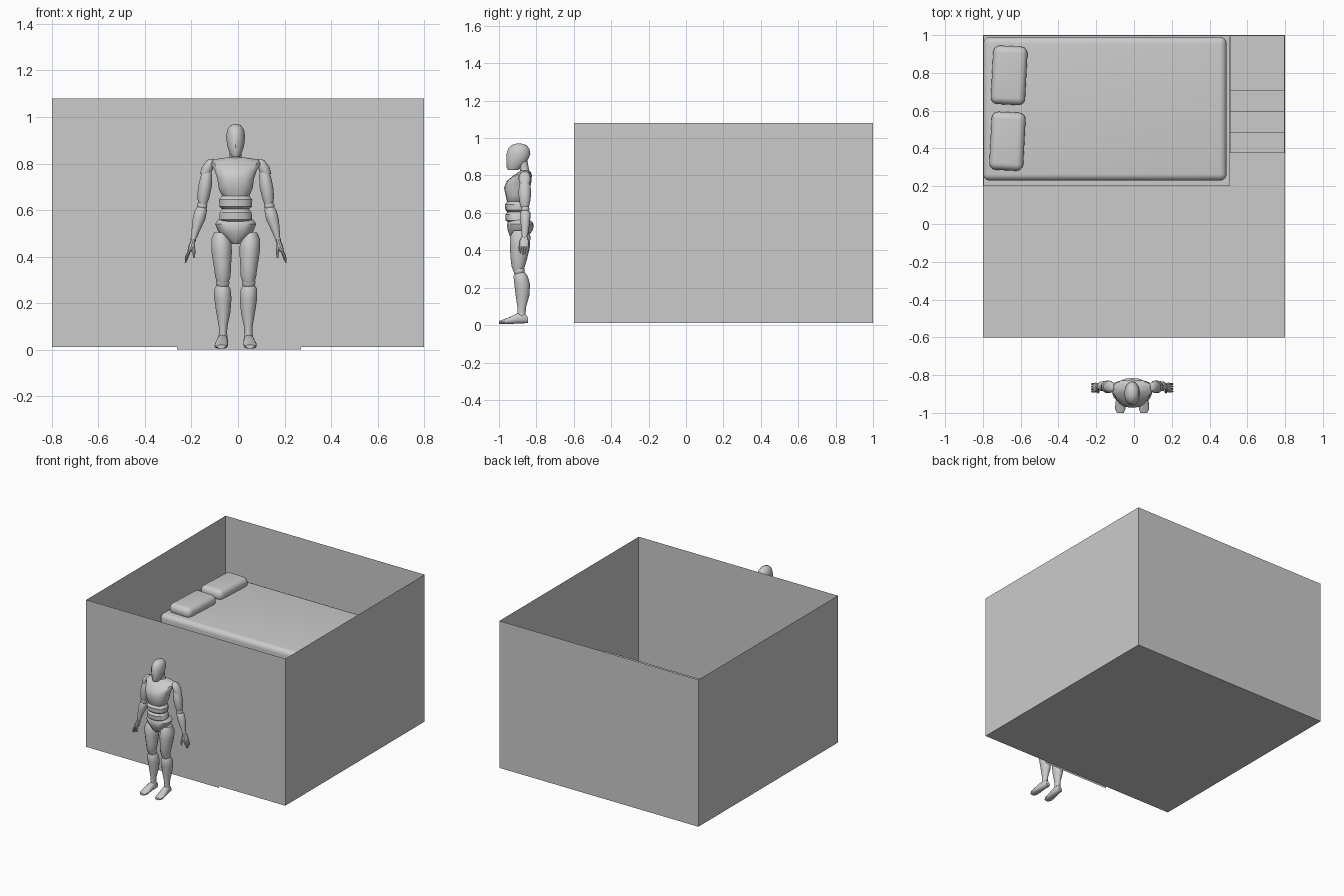
import bpy, bmesh
from math import sin, cos, pi, radians, copysign
from mathutils import Vector

CX = -0.01  # figure's centre line


def finish(name, bm, angle=None):
    bmesh.ops.recalc_face_normals(bm, faces=bm.faces)
    me = bpy.data.meshes.new(name)
    bm.to_mesh(me)
    bm.free()
    if angle:
        me.shade_smooth()
        me.set_sharp_from_angle(angle=radians(angle))
    ob = bpy.data.objects.new(name, me)
    bpy.context.collection.objects.link(ob)
    return ob


def box(name, lo, hi, bevel=0, rot=0, skip_top=False):
    lo, hi = Vector(lo), Vector(hi)
    bm = bmesh.new()
    bmesh.ops.create_cube(bm, size=1)
    for v in bm.verts:
        v.co = Vector([a * b for a, b in zip(v.co, hi - lo)])
    if skip_top:
        top = [f for f in bm.faces if all(v.co.z > 0 for v in f.verts)]
        bmesh.ops.delete(bm, geom=top, context='FACES_ONLY')
    if bevel:
        bmesh.ops.bevel(bm, geom=bm.edges[:], offset=bevel, segments=6,
                        profile=0.5, affect='EDGES')
    ob = finish(name, bm, 40 if bevel else None)
    ob.location = (lo + hi) / 2
    ob.rotation_euler.z = radians(rot)
    return ob


def loft(name, rings, axis='z', n=14, power=2.0, side=1):
    """Rings are (position, centre x, centre y or z, half width, half depth)."""
    bm = bmesh.new()
    loops = []
    for p, cx, c2, rx, r2 in rings:
        loop = []
        for i in range(n):
            a = 2 * pi * (i + 0.5) / n
            u = copysign(abs(cos(a)) ** (2 / power), cos(a)) * rx + cx
            w = copysign(abs(sin(a)) ** (2 / power), sin(a)) * r2 + c2
            u = CX + side * u
            loop.append(bm.verts.new((u, w, p) if axis == 'z' else (u, p, w)))
        loops.append(loop)
    for a, b in zip(loops, loops[1:]):
        for i in range(n):
            j = (i + 1) % n
            bm.faces.new((a[i], a[j], b[j], b[i]))
    bm.faces.new(loops[0])
    bm.faces.new(loops[-1])
    return finish(name, bm, 38)


def ball(name, x, y, z, r, side):
    bm = bmesh.new()
    bmesh.ops.create_uvsphere(bm, u_segments=14, v_segments=8, radius=r)
    ob = finish(name, bm, 50)
    ob.location = (CX + side * x, y, z)


# Open room shell and door panel
box("room_shell", (-0.8, -0.6, 0.012), (0.8, 1.0, 1.08), skip_top=True)
bm = bmesh.new()
bm.faces.new([bm.verts.new(c) for c in ((-0.262, -0.605, 0.002), (0.27, -0.605, 0.002),
                                        (0.27, -0.605, 1.072), (-0.262, -0.605, 1.072))])
finish("door", bm)

# Raised bed with mattress and pillows
box("bed_base", (-0.798, 0.2, 0.012), (0.505, 0.998, 0.53))
box("mattress", (-0.798, 0.23, 0.53), (0.49, 0.99, 0.665), bevel=0.035)
box("pillow_back", (-0.752, 0.632, 0.645), (-0.57, 0.942, 0.725), bevel=0.037, rot=-3)
box("pillow_front", (-0.76, 0.284, 0.645), (-0.58, 0.592, 0.725), bevel=0.037, rot=-3)

# Steps up to the bed
for i, y in enumerate((0.375, 0.485, 0.595, 0.705)):
    y2 = 0.998 if i == 3 else y + 0.11
    box("step", (0.507, y, 0.012), (0.798, y2, 0.13 * (i + 1)))

# Figure: head and trunk
loft("head", [(0.828, 0, -0.925, 0.018, 0.026), (0.845, 0, -0.918, 0.027, 0.042),
              (0.875, 0, -0.905, 0.037, 0.056), (0.915, 0, -0.896, 0.042, 0.064),
              (0.945, 0, -0.894, 0.037, 0.056), (0.963, 0, -0.893, 0.025, 0.038),
              (0.97, 0, -0.893, 0.01, 0.015)])
loft("neck", [(0.79, 0, -0.855, 0.034, 0.028), (0.82, 0, -0.862, 0.027, 0.024),
              (0.875, 0, -0.872, 0.025, 0.025)])
loft("chest", [(0.645, 0, -0.915, 0.035, 0.035), (0.665, 0, -0.91, 0.062, 0.048),
               (0.695, 0, -0.905, 0.075, 0.06), (0.735, 0, -0.903, 0.08, 0.07),
               (0.77, 0, -0.892, 0.092, 0.066), (0.802, 0, -0.872, 0.11, 0.048),
               (0.818, 0, -0.862, 0.098, 0.032), (0.826, 0, -0.86, 0.04, 0.024)], power=2.6)
loft("upper_belly", [(0.605, 0, -0.905, 0.06, 0.05), (0.615, 0, -0.908, 0.071, 0.058),
                     (0.645, 0, -0.908, 0.073, 0.06), (0.662, 0, -0.905, 0.06, 0.05)], power=2.4)
loft("lower_belly", [(0.545, 0, -0.9, 0.056, 0.045), (0.56, 0, -0.904, 0.072, 0.06),
                     (0.59, 0, -0.906, 0.07, 0.06), (0.607, 0, -0.903, 0.056, 0.05)], power=2.4)
loft("pelvis", [(0.455, 0, -0.895, 0.016, 0.03), (0.475, 0, -0.892, 0.04, 0.05),
                (0.51, 0, -0.886, 0.078, 0.068), (0.54, 0, -0.886, 0.09, 0.072),
                (0.558, 0, -0.888, 0.078, 0.06), (0.566, 0, -0.89, 0.06, 0.045)], power=2.3)

for s, tag in ((1, "right"), (-1, "left")):
    # Legs
    loft(tag + "_thigh", [(0.285, 0.056, -0.897, 0.024, 0.024), (0.315, 0.055, -0.897, 0.034, 0.036),
                          (0.36, 0.057, -0.893, 0.038, 0.045), (0.42, 0.06, -0.888, 0.045, 0.054),
                          (0.475, 0.062, -0.886, 0.044, 0.054), (0.505, 0.066, -0.886, 0.026, 0.036)],
         side=s)
    ball(tag + "_knee", 0.056, -0.892, 0.29, 0.03, s)
    loft(tag + "_shin", [(0.062, 0.055, -0.88, 0.018, 0.022), (0.1, 0.054, -0.878, 0.019, 0.024),
                         (0.16, 0.053, -0.874, 0.031, 0.037), (0.22, 0.055, -0.876, 0.038, 0.042),
                         (0.26, 0.057, -0.884, 0.036, 0.038), (0.282, 0.057, -0.886, 0.024, 0.025)],
         side=s)
    ball(tag + "_ankle", 0.055, -0.88, 0.055, 0.021, s)
    loft(tag + "_foot", [(-0.845, 0.054, 0.026, 0.014, 0.014), (-0.86, 0.054, 0.036, 0.021, 0.026),
                         (-0.9, 0.057, 0.036, 0.023, 0.028), (-0.945, 0.061, 0.024, 0.028, 0.018),
                         (-0.98, 0.063, 0.017, 0.028, 0.012), (-1.0, 0.062, 0.014, 0.018, 0.008)],
         axis='y', power=2.4, side=s)
    # Arms
    loft(tag + "_shoulder", [(0.755, 0.13, -0.862, 0.024, 0.026), (0.785, 0.12, -0.862, 0.026, 0.033),
                             (0.812, 0.108, -0.862, 0.018, 0.025), (0.82, 0.105, -0.862, 0.008, 0.012)],
         side=s)
    loft(tag + "_upper_arm", [(0.625, 0.141, -0.862, 0.018, 0.02), (0.655, 0.139, -0.862, 0.027, 0.028),
                              (0.70, 0.132, -0.862, 0.03, 0.034), (0.745, 0.126, -0.862, 0.026, 0.031),
                              (0.775, 0.121, -0.862, 0.016, 0.02)], side=s)
    ball(tag + "_elbow", 0.144, -0.86, 0.62, 0.023, s)
    loft(tag + "_forearm", [(0.478, 0.18, -0.862, 0.012, 0.016), (0.51, 0.172, -0.861, 0.018, 0.02),
                            (0.56, 0.158, -0.859, 0.028, 0.026), (0.60, 0.149, -0.859, 0.027, 0.027),
                            (0.62, 0.145, -0.86, 0.016, 0.017)], side=s)
    ball(tag + "_wrist", 0.182, -0.863, 0.474, 0.013, s)
    loft(tag + "_palm", [(0.42, 0.199, -0.866, 0.009, 0.025), (0.445, 0.191, -0.866, 0.013, 0.027),
                         (0.475, 0.182, -0.864, 0.01, 0.015)], n=10, power=2.6, side=s)
    for k, tip in enumerate((0.384, 0.374, 0.377, 0.389)):
        y = -0.886 + k * 0.013
        loft(tag + "_finger", [(tip, 0.216, y, 0.003, 0.003), (tip + 0.015, 0.211, y, 0.006, 0.006),
                               (0.428, 0.198, y, 0.007, 0.007)], n=8, side=s)
    loft(tag + "_thumb", [(0.395, 0.18, -0.893, 0.004, 0.004), (0.42, 0.179, -0.889, 0.007, 0.007),
                          (0.455, 0.183, -0.878, 0.008, 0.009)], n=8, side=s)
